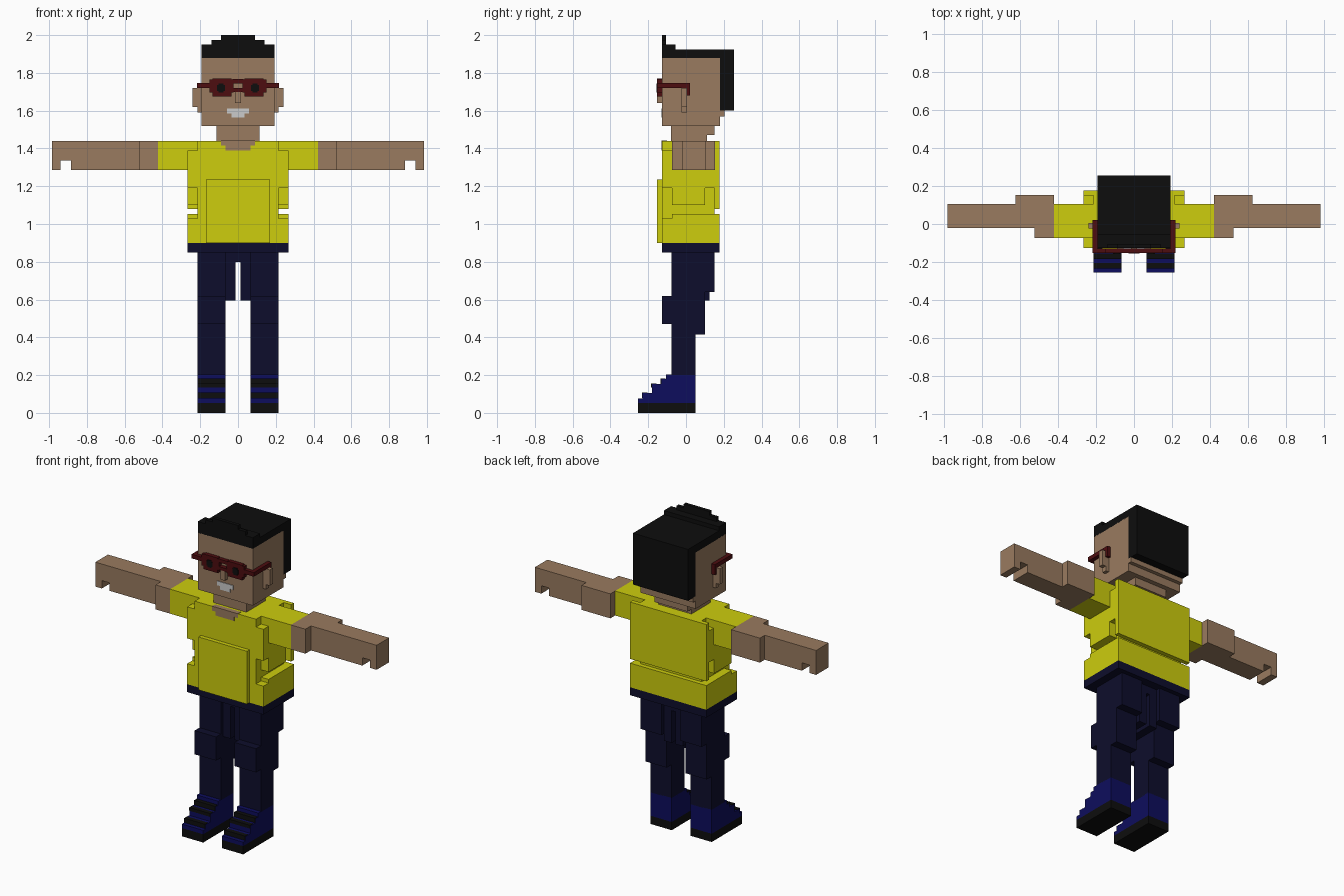
import bpy, bmesh
from mathutils import Vector


def material(name, rgb):
    m = bpy.data.materials.new(name)
    m.diffuse_color = (*rgb, 1)
    return m


SKIN = material("skin tan", (0.32, 0.197, 0.115))
YELLOW = material("shirt yellow", (0.61, 0.61, 0.004))
NAVY = material("trouser navy", (0.0042, 0.0042, 0.025))
BLUE = material("shoe blue", (0.004, 0.004, 0.11))
BLACK = material("black", (0.0042, 0.0042, 0.0042))
RED = material("dark red", (0.075, 0.004, 0.005))
WHITE = material("teeth grey", (0.60, 0.60, 0.60))


def part(name, mat, boxes, mirror=False):
    """Blocky part from boxes (x0, x1, y0, y1, z0, z1), optionally mirrored in x."""
    bm = bmesh.new()
    for x0, x1, y0, y1, z0, z1 in boxes:
        lo, hi = Vector((x0, y0, z0)), Vector((x1, y1, z1))
        for v in bmesh.ops.create_cube(bm, size=1)["verts"]:
            v.co = (lo + hi) / 2 + v.co * (hi - lo)
    me = bpy.data.meshes.new(name)
    bm.to_mesh(me)
    bm.free()
    me.materials.append(mat)
    ob = bpy.data.objects.new(name, me)
    bpy.context.collection.objects.link(ob)
    if mirror:
        ob.modifiers.new("mirror", "MIRROR").use_mirror_merge = False
    return ob


# Head, with stepped nape, neck and nose
part("head", SKIN, [
    (-.193, .193, -.127, .18, 1.52, 1.88),
    (-.193, .193, .15, .204, 1.57, 1.60),
    (-.115, .115, -.08, .15, 1.47, 1.52),
    (-.115, .115, -.08, .11, 1.40, 1.47),
    (-.015, .015, -.153, -.127, 1.64, 1.70),
])
part("ears", SKIN, [
    (.193, .24, -.025, .005, 1.62, 1.72),
    (.193, .215, -.025, .005, 1.59, 1.72),
], True)

# Hair: cap, back slab, raised stepped fringe
part("hair", BLACK, [
    (-.193, .193, -.127, .255, 1.877, 1.925),
    (-.193, .193, .18, .255, 1.60, 1.925),
    (-.193, .193, -.127, -.055, 1.925, 1.95),
    (-.14, .14, -.127, -.105, 1.95, 1.975),
    (-.09, .09, -.127, -.105, 1.975, 2.0),
])

# Glasses: chamfered lenses, bridge and hooked temples
part("glasses", RED, [
    (.035, .135, -.153, -.128, 1.675, 1.77),
    (.025, .15, -.153, -.128, 1.695, 1.765),
    (.14, .218, -.153, -.128, 1.72, 1.746),
    (.193, .218, -.153, .022, 1.72, 1.746),
    (.193, .218, 0, .022, 1.68, 1.746),
    (0, .03, -.153, -.128, 1.745, 1.767),
    (0, .03, -.155, -.128, 1.70, 1.72),
], True)
part("eyes", BLACK, [
    (.07, .11, -.157, -.150, 1.705, 1.735),
    (.077, .103, -.157, -.150, 1.697, 1.743),
], True)
part("mouth", WHITE, [
    (-.057, .057, -.131, -.125, 1.585, 1.612),
    (-.035, .035, -.131, -.125, 1.563, 1.59),
])

# Shirt: core, chest, waist roll, front panel, back panel
part("shirt", YELLOW, [
    (-.215, .215, -.127, .15, .90, 1.44),
    (-.267, .267, -.127, .15, 1.19, 1.39),
    (-.267, .267, -.075, .10, 1.10, 1.19),
    (-.267, .267, -.127, .178, .90, 1.03),
    (-.267, .267, -.075, .178, 1.03, 1.053),
    (-.267, .267, .15, .178, 1.08, 1.44),
    (-.17, .17, -.153, -.127, .90, 1.235),
])
part("neckline", SKIN, [
    (-.09, .09, -.131, -.1, 1.415, 1.443),
    (-.065, .065, -.131, -.1, 1.39, 1.42),
    (-.115, .115, -.08, .11, 1.43, 1.444),
])
part("sleeves", YELLOW, [(.2, .423, -.075, .105, 1.285, 1.44)], True)

# Bare arms with elbow bump and notched hand
part("arms", SKIN, [
    (.423, .525, -.075, .105, 1.285, 1.44),
    (.423, .625, -.02, .153, 1.285, 1.44),
    (.525, .885, -.02, .105, 1.285, 1.44),
    (.885, .985, -.02, .105, 1.335, 1.44),
    (.94, .985, -.02, .105, 1.285, 1.335),
], True)

# Trousers
part("waistband", NAVY, [(-.267, .267, -.127, .178, .85, .90)])
part("trouser_legs", NAVY, [
    (.065, .215, -.078, .15, .64, .85),
    (.065, .215, -.078, .10, .415, .64),
    (.065, .215, -.127, -.07, .47, .62),
    (.065, .215, -.078, .05, .20, .415),
    (.013, .065, -.055, .125, .595, .80),
    (0, .065, -.055, .125, .80, .85),
], True)

# Shoes: sole, stepped upper, lace bands on risers and treads
part("soles", BLACK, [(.065, .215, -.255, .05, 0, .052)], True)
steps = [(-.255, .052, .077), (-.23, .077, .104), (-.18, .104, .153),
         (-.13, .153, .179), (-.105, .179, .204)]
part("shoe_uppers", BLUE, [(.065, .215, y, .05, a, b) for y, a, b in steps], True)
part("laces", BLACK, [
    (.067, .213, -.234, -.205, .08, .107),
    (.067, .213, -.184, -.155, .135, .156),
    (.067, .213, -.134, -.108, .153, .182),
], True)
